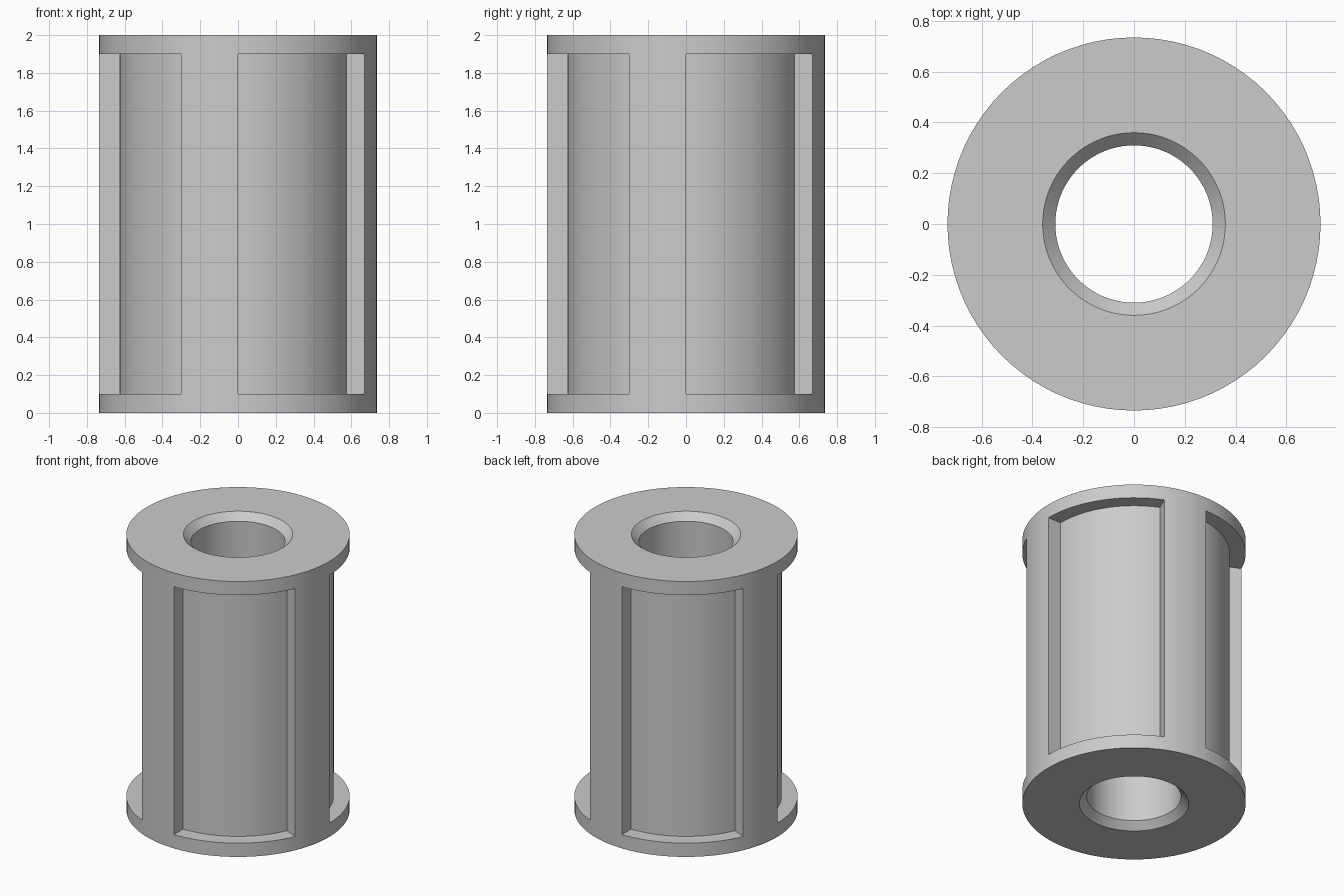
import bpy, bmesh, math

cube = bpy.data.objects.get("Cube")
if cube:
    bpy.data.objects.remove(cube, do_unlink=True)

OUTER, CORE, BORE, CHAMFER = 0.735, 0.63, 0.31, 0.05
HEIGHT, FLANGE = 2.0, 0.1
RIB_ANGLE = math.radians(24.2)
RIB_STEPS, GROOVE_STEPS = 6, 16

grey = bpy.data.materials.new("plain_grey")
grey.use_nodes = True
colour = (0.6, 0.6, 0.6, 1)
grey.diffuse_color = colour
grey.node_tree.nodes["Principled BSDF"].inputs["Base Color"].default_value = colour

# Angles around the axis: each quarter is a groove followed by a rib
angles, is_groove = [], []
for quarter in range(4):
    start = quarter * math.pi / 2
    groove_span = math.pi / 2 - RIB_ANGLE
    for i in range(GROOVE_STEPS):
        angles.append(start + groove_span * i / GROOVE_STEPS)
        is_groove.append(True)
    for i in range(RIB_STEPS):
        angles.append(start + groove_span + RIB_ANGLE * i / RIB_STEPS)
        is_groove.append(False)

# Closed profile (radius, height) of the tube with its chamfered bore
WALL = 2  # profile segment between the two flanges
profile = [
    (BORE + CHAMFER, 0), (OUTER, 0), (OUTER, FLANGE),
    (OUTER, HEIGHT - FLANGE), (OUTER, HEIGHT), (BORE + CHAMFER, HEIGHT),
    (BORE, HEIGHT - CHAMFER), (BORE, CHAMFER),
]

# Turn the profile around the axis
bm = bmesh.new()
rings = [[bm.verts.new((r * math.cos(a), r * math.sin(a), z)) for r, z in profile]
         for a in angles]
groove_faces = []
for i, ring in enumerate(rings):
    following = rings[(i + 1) % len(rings)]
    for j in range(len(profile)):
        k = (j + 1) % len(profile)
        face = bm.faces.new((ring[j], following[j], following[k], ring[k]))
        if j == WALL and is_groove[i]:
            groove_faces.append(face)

# Sink the four grooves down to the core, leaving ribs and end flanges
result = bmesh.ops.extrude_face_region(bm, geom=groove_faces)
for item in result["geom"]:
    if isinstance(item, bmesh.types.BMVert):
        item.co.x *= CORE / OUTER
        item.co.y *= CORE / OUTER
old_faces = [f for f in groove_faces if f.is_valid]
if old_faces:
    bmesh.ops.delete(bm, geom=old_faces, context="FACES")
bmesh.ops.recalc_face_normals(bm, faces=bm.faces[:])

mesh = bpy.data.meshes.new("ribbed_sleeve")
bm.to_mesh(mesh)
bm.free()
mesh.materials.append(grey)
sleeve = bpy.data.objects.new("ribbed_sleeve", mesh)
bpy.context.collection.objects.link(sleeve)

# Smooth the round walls, keep the rims and groove edges crisp
bpy.ops.object.select_all(action="DESELECT")
sleeve.select_set(True)
bpy.context.view_layer.objects.active = sleeve
bpy.ops.object.shade_smooth_by_angle(angle=math.radians(30))
